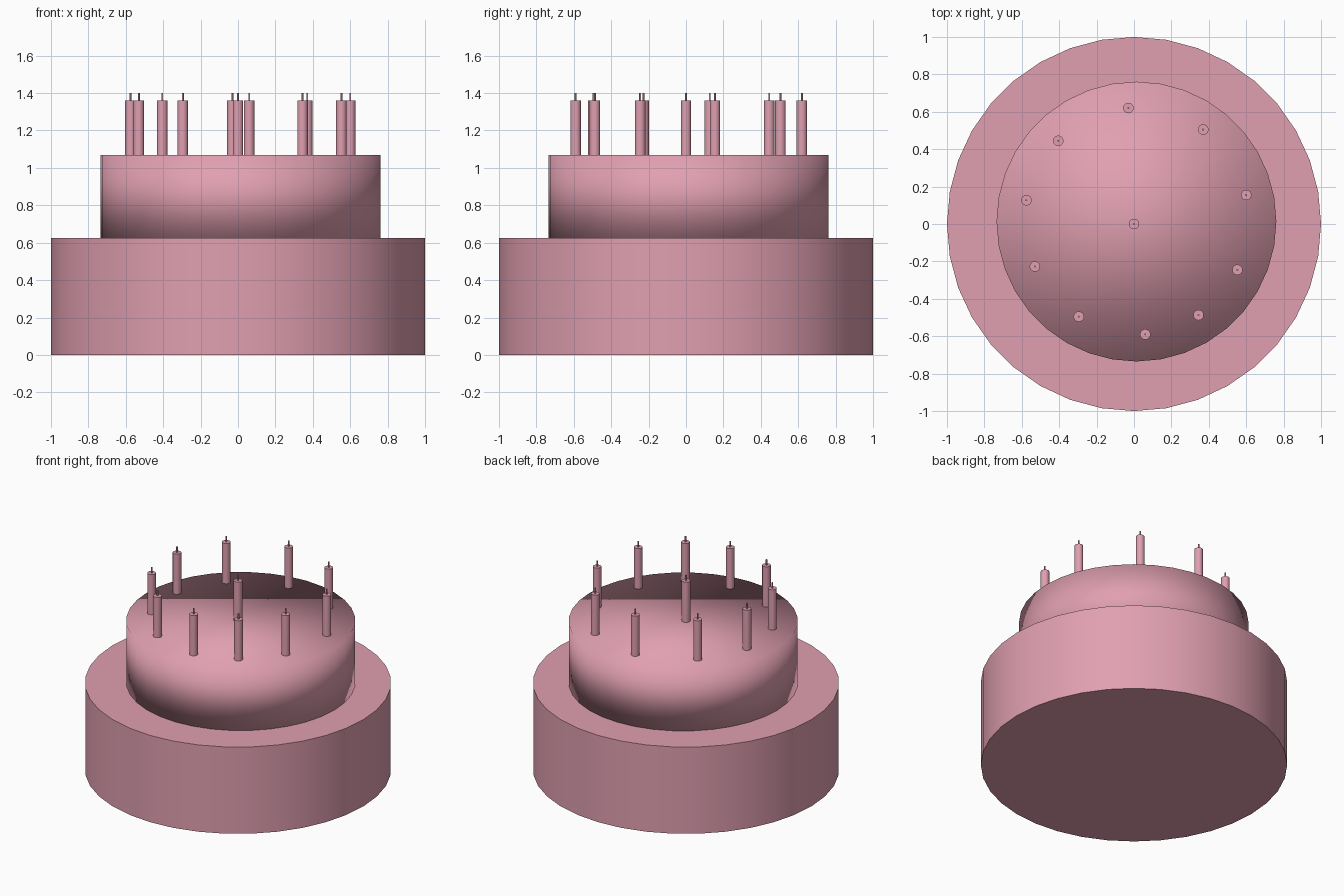
import bpy
from math import radians

if "Cube" in bpy.data.objects:
    bpy.data.objects.remove(bpy.data.objects["Cube"])

mat = bpy.data.materials.new("pink_icing")
mat.diffuse_color = (0.75, 0.35, 0.44, 1)
mat.use_nodes = True
mat.node_tree.nodes["Principled BSDF"].inputs["Base Color"].default_value = mat.diffuse_color


def cylinder(name, x, y, z0, z1, radius, sides, smooth=None):
    bpy.ops.mesh.primitive_cylinder_add(vertices=sides, radius=radius, depth=z1 - z0,
                                        location=(x, y, (z0 + z1) / 2))
    ob = bpy.context.object
    ob.name = name
    ob.data.materials.append(mat)
    if smooth == "all":
        bpy.ops.object.shade_smooth()
    elif smooth == "angle":
        bpy.ops.object.shade_smooth_by_angle(angle=radians(30))
    return ob


# Cake tiers: wide lower tier, slightly off-centre upper tier shaded fully smooth
cylinder("lower_tier", 0, 0, 0, 0.625, 1.0, 36, "angle")
cylinder("upper_tier", 0.013, 0.013, 0.625, 1.07, 0.748, 36, "all")

# Candles: one in the middle and a hand-placed ring
spots = [(0, 0), (-0.03, 0.62), (0.37, 0.505), (0.60, 0.155), (0.553, -0.245),
         (0.345, -0.487), (0.06, -0.59), (-0.295, -0.495), (-0.53, -0.227),
         (-0.575, 0.127), (-0.405, 0.445)]
for i, (x, y) in enumerate(spots):
    cylinder(f"candle_{i}", x, y, 1.065, 1.36, 0.028, 24, "angle")
    cylinder(f"wick_{i}", x, y, 1.36, 1.40, 0.005, 12, "angle")
